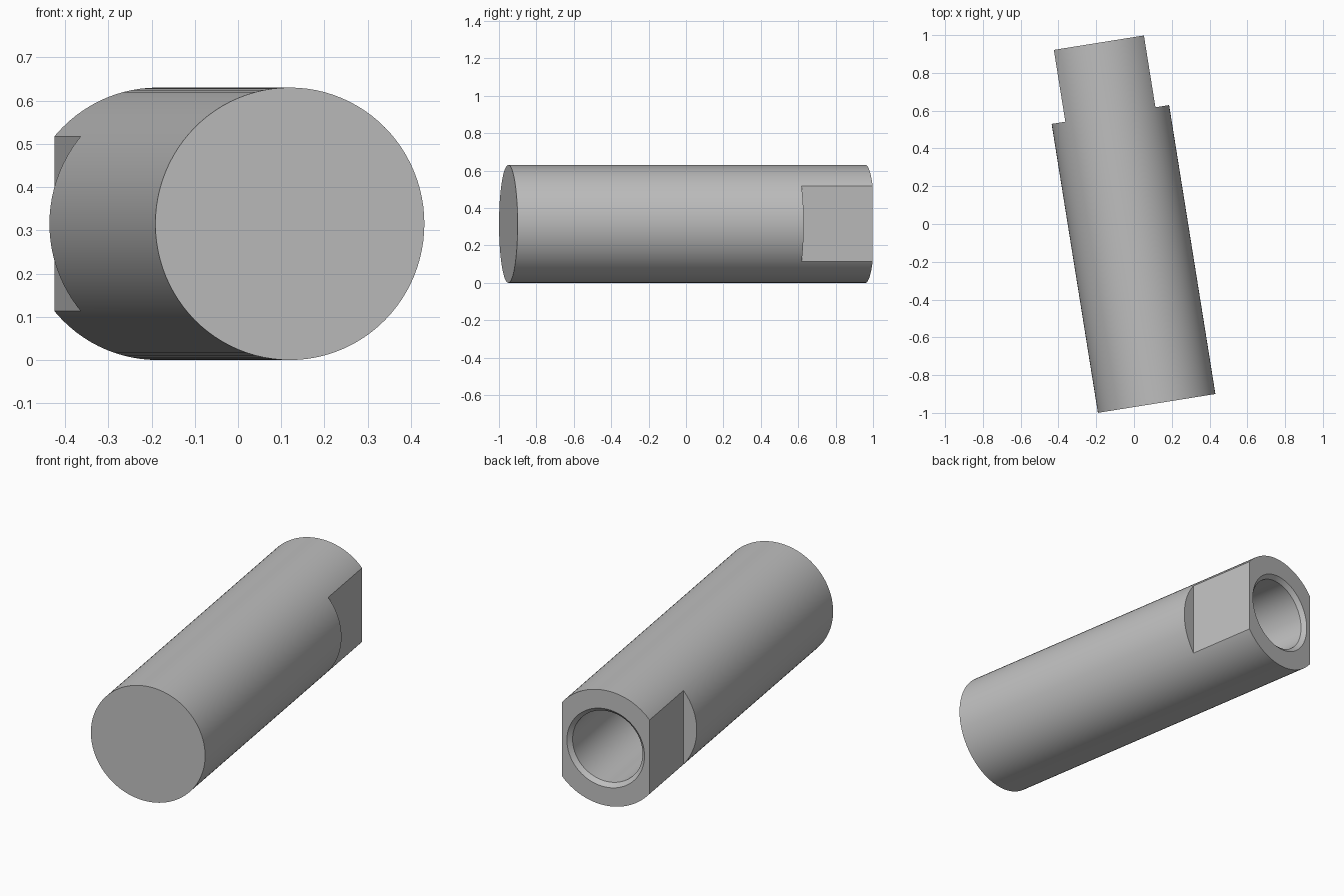
import bpy, bmesh, math
from mathutils import Matrix, Vector

if "Cube" in bpy.data.objects:
    bpy.data.objects.remove(bpy.data.objects["Cube"], do_unlink=True)

RADIUS = 0.315
LENGTH = 1.934
FLAT_HALF = 0.2415      # half the distance across the flats
FLAT_LENGTH = 0.385
BORE = 0.193
CHAMFER = 0.021
BORE_DEPTH = 1.0
TURN = math.radians(9.1)
SEGMENTS = 96

steel = bpy.data.materials.new("grey steel")
steel.use_nodes = True
colour = (0.52, 0.52, 0.52, 1)
steel.diffuse_color = colour
steel.node_tree.nodes["Principled BSDF"].inputs["Base Color"].default_value = colour


def add_object(name, bm):
    mesh = bpy.data.meshes.new(name)
    bmesh.ops.recalc_face_normals(bm, faces=bm.faces)
    bm.to_mesh(mesh)
    bm.free()
    obj = bpy.data.objects.new(name, mesh)
    bpy.context.collection.objects.link(obj)
    mesh.materials.append(steel)
    return obj


# Round bar with a chamfered blind bore, turned from one half-section
back = LENGTH / 2
profile = [(0, -back), (RADIUS, -back), (RADIUS, back), (BORE + CHAMFER, back),
           (BORE, back - CHAMFER), (BORE, back - BORE_DEPTH), (0, back - BORE_DEPTH)]
bm = bmesh.new()
verts = [bm.verts.new((r, y, 0)) for r, y in profile]
edges = [bm.edges.new(pair) for pair in zip(verts, verts[1:])]
bmesh.ops.spin(bm, geom=verts + edges, cent=(0, 0, 0), axis=(0, 1, 0),
               angle=math.tau, steps=SEGMENTS, use_duplicate=False)
bmesh.ops.remove_doubles(bm, verts=bm.verts, dist=1e-4)
bar = add_object("slotted_bar", bm)
bar.name = "bar_with_wrench_flats"

# Two blocks that mill the wrench flats
bm = bmesh.new()
for side in (-1, 1):
    block = Matrix.Translation(Vector((side * (FLAT_HALF + 0.25), back - FLAT_LENGTH + 0.5, 0)))
    bmesh.ops.create_cube(bm, size=1, matrix=block @ Matrix.Diagonal((0.5, 1, 1, 1)))
cutter = add_object("flat_cutter", bm)

cut = bar.modifiers.new("wrench flats", "BOOLEAN")
cut.operation = "DIFFERENCE"
cut.solver = "EXACT"
cut.object = cutter

bpy.ops.object.select_all(action="DESELECT")
bpy.context.view_layer.objects.active = bar
bar.select_set(True)
bpy.ops.object.modifier_apply(modifier=cut.name)
bpy.data.objects.remove(cutter, do_unlink=True)

# Smooth walls, crisp edges, then lay the bar in place
bpy.ops.object.shade_smooth_by_angle(angle=math.radians(30))
bar.rotation_euler.z = TURN
bar.location = (-0.033, 0.005, RADIUS)
